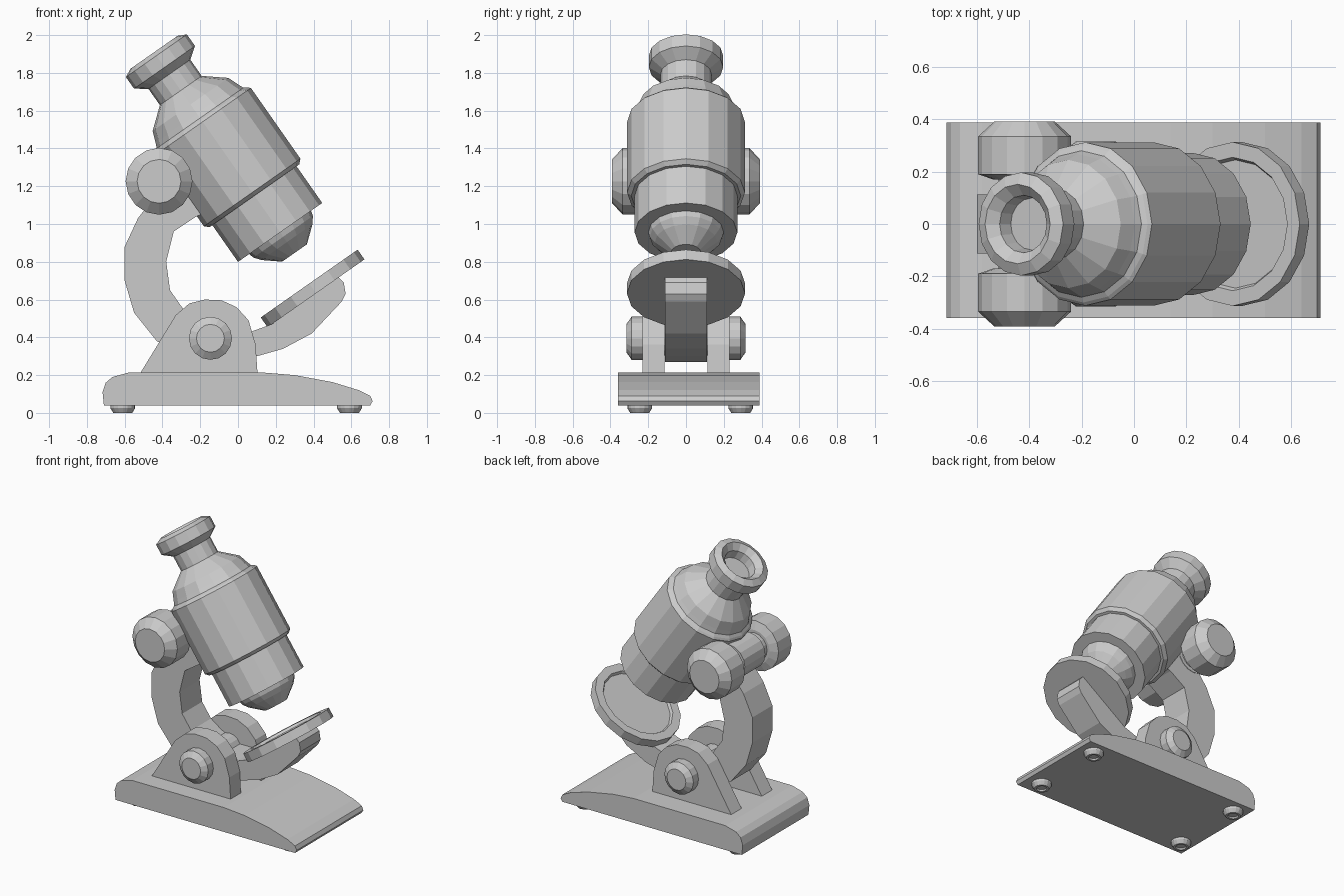
import bpy, bmesh
from math import cos, sin, pi, radians
from mathutils import Matrix

cube = bpy.data.objects.get("Cube")
if cube:
    bpy.data.objects.remove(cube, do_unlink=True)

grey = bpy.data.materials.new("plain grey")
grey.use_nodes = True
COLOUR = (0.6, 0.6, 0.6, 1)
grey.diffuse_color = COLOUR
grey.node_tree.nodes["Principled BSDF"].inputs["Base Color"].default_value = COLOUR

TILT = Matrix.Rotation(radians(-35), 4, 'Y')
TO_FRONT = Matrix.Rotation(radians(90), 4, 'X')
TO_BACK = Matrix.Rotation(radians(-90), 4, 'X')


def finish(name, bm, matrix=Matrix()):
    bmesh.ops.recalc_face_normals(bm, faces=bm.faces)
    mesh = bpy.data.meshes.new(name)
    bm.to_mesh(mesh)
    bm.free()
    mesh.materials.append(grey)
    obj = bpy.data.objects.new(name, mesh)
    obj.matrix_world = matrix
    bpy.context.collection.objects.link(obj)
    return obj


def lathe(name, profile, origin, turn=Matrix(), sides=16):
    """Closed turned part from (radius, height) pairs, capped at both ends."""
    bm = bmesh.new()
    rings = []
    for r, h in profile:
        angles = [2 * pi * i / sides for i in range(sides)]
        rings.append([bm.verts.new((r * cos(a), r * sin(a), h)) for a in angles])
    for low, high in zip(rings, rings[1:]):
        for i in range(sides):
            j = (i + 1) % sides
            bm.faces.new((low[i], low[j], high[j], high[i]))
    bm.faces.new(rings[0])
    bm.faces.new(rings[-1])
    return finish(name, bm, Matrix.Translation(origin) @ turn)


def slab(name, outline, y0, y1):
    """Side outline of (x, z) points extruded from y0 to y1."""
    bm = bmesh.new()
    face = bm.faces.new([bm.verts.new((x, y0, z)) for x, z in outline])
    moved = bmesh.ops.extrude_face_region(bm, geom=[face])["geom"]
    verts = [v for v in moved if isinstance(v, bmesh.types.BMVert)]
    bmesh.ops.translate(bm, verts=verts, vec=(0, y1 - y0, 0))
    return finish(name, bm)


# Base with a sloping toe
slab("base", [(-.71, .04), (-.717, .11), (-.70, .16), (-.665, .19), (-.58, .213),
              (.14, .213), (.30, .20), (.50, .163), (.64, .12), (.70, .09),
              (.713, .062), (.70, .04)], -.36, .388)

# Feet
for x in (-.61, .59):
    for y in (-.245, .29):
        lathe("foot", [(.066, .05), (.066, .025), (.05, 0), (.035, 0), (.03, .01)], (x, y, 0))

# Curved arm that sweeps under the pivot and carries the stage
slab("arm", [(-.12, 1.21), (-.39, 1.21), (-.53, 1.03), (-.60, .88), (-.60, .70),
             (-.55, .53), (-.43, .38), (-.26, .29), (-.07, .27), (.10, .30),
             (.24, .34), (.39, .42), (.55, .59), (.57, .63), (.56, .69), (.53, .72),
             (.18, .47), (.07, .43), (-.10, .43), (-.22, .50), (-.29, .55),
             (-.36, .65), (-.38, .80), (-.34, .96), (-.22, 1.04), (-.12, 1.08)], -.112, .112)

# Pivot brackets, pivot caps and focus knobs on both sides
bracket = [(-.516, .20), (-.516, .213), (-.33, .517), (-.257, .58), (-.175, .60), (-.087, .596),
           (-.008, .56), (.056, .49), (.093, .363), (.103, .213), (.103, .20)]
for side, turn in ((-1, TO_FRONT), (1, TO_BACK)):
    slab("pivot_bracket", bracket, side * .113, side * .23)
    lathe("pivot_cap", [(.114, .20), (.114, .288), (.074, .316)], (-.146, 0, .395), turn)
    lathe("focus_knob", [(.12, .17), (.177, .19), (.177, .335), (.116, .391)],
          (-.418, 0, 1.226), turn)

# Axle between the focus knobs, with a thicker hub on the arm
lathe("focus_axle", [(.10, -.2), (.10, -.115), (.125, -.115), (.125, .115), (.10, .115), (.10, .2)],
      (-.418, 0, 1.226), TO_BACK)
lathe("pivot_axle", [(.09, -.21), (.09, .21)], (-.146, 0, .395), TO_BACK)

# Tilted round stage with a shallow recess
lathe("stage", [(.313, 0), (.313, .063), (.255, .063), (.245, .045)], (.413, 0, .633), TILT)

# Tube: lens, lower barrel, main barrel, shoulder, neck and hollow eyepiece
lathe("tube", [(.08, -.86), (.165, -.79), (.192, -.755), (.20, -.727), (.272, -.727),
               (.272, -.49), (.29, -.49), (.312, -.469), (.312, -.012), (.30, 0),
               (.28, .012), (.268, .04), (.245, .10), (.135, .19), (.135, .295),
               (.197, .34), (.197, .415), (.152, .437), (.11, .40), (.10, .34)],
      (-.194, 0, 1.551), TILT)
